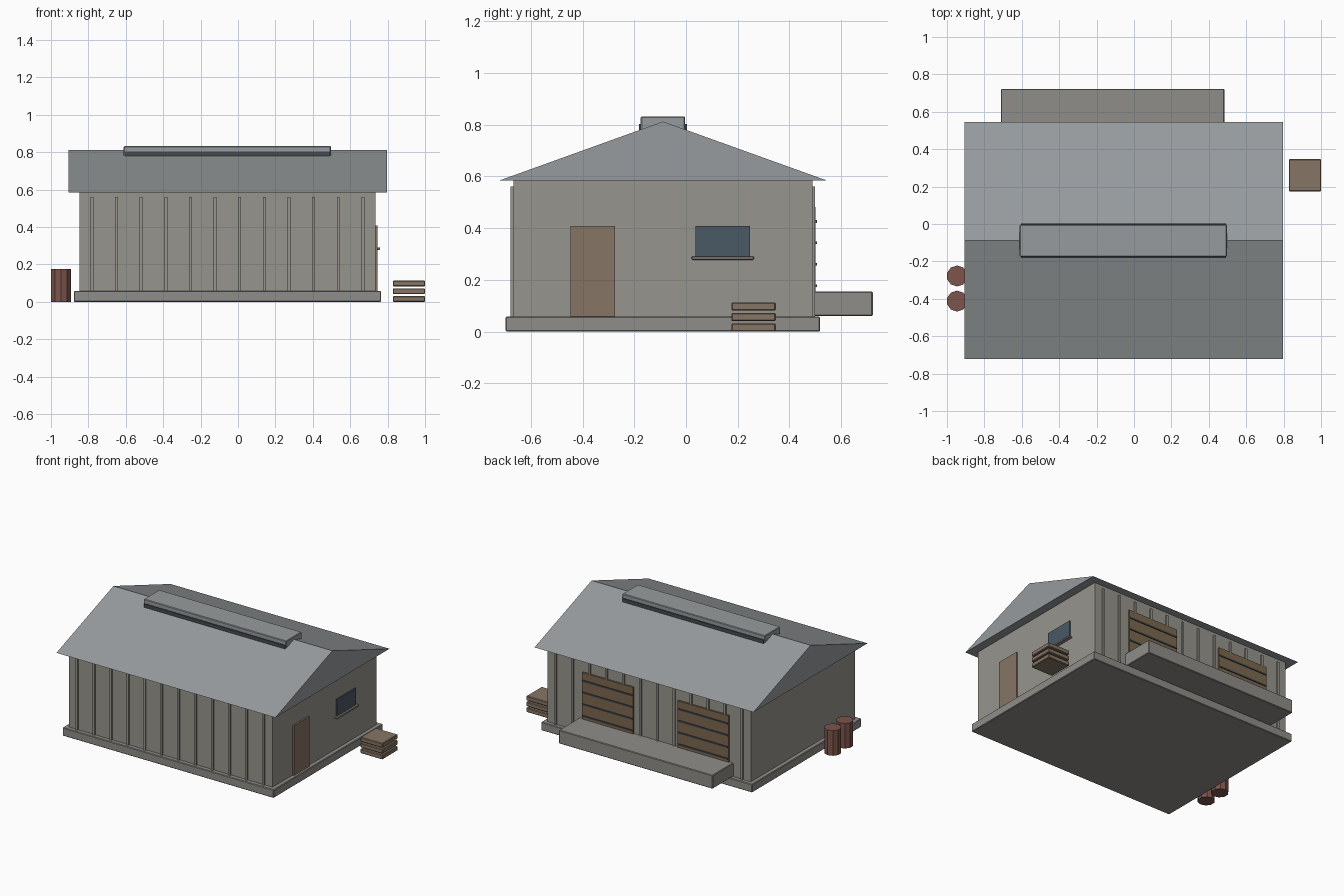
import bpy, bmesh

if "Cube" in bpy.data.objects:
    bpy.data.objects.remove(bpy.data.objects["Cube"])

def material(name, rgb):
    m = bpy.data.materials.new(name)
    m.diffuse_color = (*rgb, 1)
    m.use_nodes = True
    m.node_tree.nodes["Principled BSDF"].inputs["Base Color"].default_value = m.diffuse_color
    return m

WALL = material("wall_grey", (0.31, 0.30, 0.27))
CONCRETE = material("concrete", (0.28, 0.27, 0.25))
METAL = material("roof_metal", (0.31, 0.33, 0.34))
DARK = material("dark_louvre", (0.06, 0.07, 0.08))
GLASS = material("glass", (0.07, 0.10, 0.13))
WOOD = material("wood", (0.24, 0.18, 0.13))
SLAT = material("door_wood", (0.20, 0.14, 0.08))
RUST = material("rust", (0.20, 0.09, 0.07))

def finish(name, bm, mat, bevel=0):
    bmesh.ops.recalc_face_normals(bm, faces=bm.faces)
    me = bpy.data.meshes.new(name)
    bm.to_mesh(me)
    bm.free()
    me.materials.append(mat)
    ob = bpy.data.objects.new(name, me)
    bpy.context.collection.objects.link(ob)
    if bevel:
        mod = ob.modifiers.new("Bevel", "BEVEL")
        mod.width, mod.segments = bevel, 1
    return ob

def box(name, x, y, z, mat, bevel=0):
    """Box from (min, max) ranges on each axis."""
    bm = bmesh.new()
    bmesh.ops.create_cube(bm, size=1)
    for v in bm.verts:
        v.co = [r[0] + (c + 0.5) * (r[1] - r[0]) for c, r in zip(v.co, (x, y, z))]
    return finish(name, bm, mat, bevel)

def gable(name, x, profile, mat):
    """Extrude a (y, z) profile along x."""
    bm = bmesh.new()
    face = bm.faces.new([bm.verts.new((x[0], y, z)) for y, z in profile])
    ext = bmesh.ops.extrude_face_region(bm, geom=[face])["geom"]
    bmesh.ops.translate(bm, vec=(x[1] - x[0], 0, 0),
                        verts=[g for g in ext if isinstance(g, bmesh.types.BMVert)])
    return finish(name, bm, mat)

# Main building
CY = -0.089
box("foundation", (-0.877, 0.765), (-0.697, 0.518), (0, 0.058), CONCRETE, 0.004)
box("walls", (-0.847, 0.736), (-0.667, 0.489), (0.058, 0.584), WALL)
gable("roof", (-0.906, 0.796), [(-0.722, 0.584), (0.545, 0.584), (CY, 0.812)], METAL)

# Ridge vent with dark louvres down both long sides
box("ridge_vent", (-0.611, 0.497), (CY - 0.086, CY + 0.086), (0.77, 0.832), METAL, 0.004)
for side, s in (("front", -1), ("back", 1)):
    box(f"vent_louvre_{side}", (-0.605, 0.491),
        sorted((CY + s * 0.080, CY + s * 0.093)), (0.776, 0.803), DARK)

# Vertical wall ribs, front and back
for i in range(12):
    x = -0.781 + i * 0.1317
    for side, y in (("front", (-0.678, -0.66)), ("back", (0.48, 0.499))):
        box(f"rib_{side}_{i}", (x - 0.008, x + 0.008), y, (0.058, 0.56), WALL)

# Loading dock and two slatted doors at the back
box("loading_dock", (-0.712, 0.483), (0.487, 0.722), (0.06, 0.155), CONCRETE, 0.004)
for n, cx in enumerate((-0.484, 0.26)):
    box(f"loading_door_{n}", (cx - 0.198, cx + 0.198), (0.48, 0.501), (0.10, 0.482), SLAT)
    for k in range(4):
        z = 0.178 + k * 0.0825
        box(f"door_{n}_strip_{k}", (cx - 0.194, cx + 0.194), (0.495, 0.507),
            (z - 0.005, z + 0.005), DARK)

# Side entrance, window and sill
box("side_door", (0.73, 0.747), (-0.447, -0.275), (0.058, 0.408), WOOD)
box("side_window", (0.73, 0.745), (0.036, 0.248), (0.29, 0.408), GLASS)
box("window_sill", (0.73, 0.759), (0.022, 0.262), (0.277, 0.291), CONCRETE, 0.003)

# Pallet stack
for i in range(3):
    z = 0.041 * i
    box(f"pallet_{i}", (0.828, 1.0), (0.175, 0.347), (z, z + 0.031), WOOD, 0.004)

# Barrels
for i, y in enumerate((-0.278, -0.412)):
    bm = bmesh.new()
    bmesh.ops.create_cone(bm, cap_ends=True, segments=10, radius1=0.056, radius2=0.056, depth=0.176)
    bmesh.ops.translate(bm, verts=bm.verts, vec=(-0.946, y, 0.088))
    finish(f"barrel_{i}", bm, RUST)
